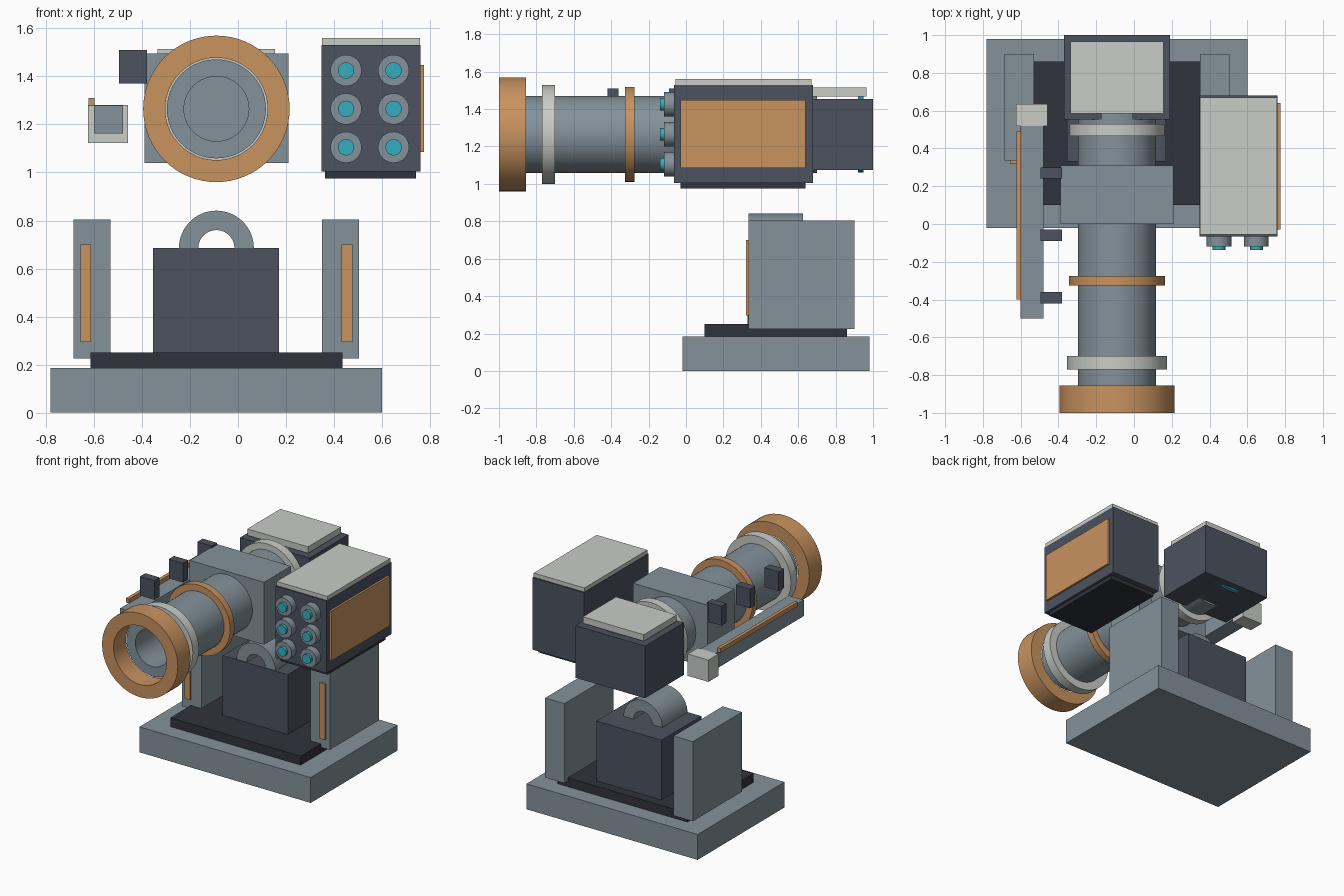
import bpy, bmesh, math

if "Cube" in bpy.data.objects:
    bpy.data.objects.remove(bpy.data.objects["Cube"])


def material(name, hexa):
    m = bpy.data.materials.new(name)
    rgb = [int(hexa[i:i + 2], 16) / 255 for i in (0, 2, 4)]
    m.diffuse_color = [((c + 0.055) / 1.055) ** 2.4 for c in rgb] + [1]
    m.use_nodes = True
    m.node_tree.nodes["Principled BSDF"].inputs["Base Color"].default_value = m.diffuse_color
    return m


STEEL = material("steel", "84929a")
DARK = material("dark_slate", "4c525e")
BLACK = material("near_black", "30333c")
COPPER = material("copper", "c8935f")
CREAM = material("pale_grey", "c8ccc6")
TEAL = material("teal", "35adbf")


def finish(name, bm, mat, smooth=False):
    bmesh.ops.recalc_face_normals(bm, faces=bm.faces)
    me = bpy.data.meshes.new(name)
    bm.to_mesh(me)
    bm.free()
    me.materials.append(mat)
    ob = bpy.data.objects.new(name, me)
    bpy.context.collection.objects.link(ob)
    if smooth:
        bpy.ops.object.select_all(action='DESELECT')
        ob.select_set(True)
        bpy.context.view_layer.objects.active = ob
        bpy.ops.object.shade_smooth_by_angle(angle=math.radians(35))
    return ob


def box(name, x, y, z, mat):
    bm = bmesh.new()
    bmesh.ops.create_cube(bm, size=1)
    for v in bm.verts:
        for i, (a, b) in enumerate((x, y, z)):
            v.co[i] = a if v.co[i] < 0 else b
    return finish(name, bm, mat)


def ring(name, cx, cz, r_in, r_out, y0, y1, mat, n=64, sweep=360):
    """Ring (or arch) around an axis parallel to y; r_in = 0 gives a disc."""
    bm = bmesh.new()
    closed = sweep == 360
    rows = []
    for i in range(n if closed else n + 1):
        a = math.radians(sweep) * i / n
        c, s = math.cos(a), math.sin(a)
        pts = [(r_out, y0), (r_out, y1)]
        if r_in:
            pts += [(r_in, y1), (r_in, y0)]
        rows.append([bm.verts.new((cx + r * c, y, cz + r * s)) for r, y in pts])
    k = len(rows[0])
    for i in range(n):
        p, q = rows[i], rows[(i + 1) % len(rows)]
        for j in range(k if r_in else 1):
            bm.faces.new((p[j], p[(j + 1) % k], q[(j + 1) % k], q[j]))
    if not r_in:
        bm.faces.new([r[0] for r in rows])
        bm.faces.new([r[1] for r in rows])
    elif not closed:
        bm.faces.new(rows[0])
        bm.faces.new(rows[-1])
    return finish(name, bm, mat, True)


# Base, deck plate and pedestal
box("base_slab", (-0.78, 0.60), (-0.02, 0.98), (0, 0.185), STEEL)
box("deck_plate", (-0.615, 0.435), (0.10, 0.86), (0.185, 0.25), BLACK)
box("pedestal", (-0.355, 0.17), (0.33, 0.79), (0.25, 0.685), DARK)
ring("saddle_arch", -0.09, 0.685, 0.075, 0.156, 0.335, 0.625, STEEL, 32, 180)

# Side uprights with inlaid strips, mirrored about the deck centre
MID = -0.09
for side, s in (("left", -1), ("right", 1)):
    def span(a, b):
        return sorted((MID + s * a, MID + s * b))
    box(side + "_upright", span(0.44, 0.595), (0.335, 0.90), (0.225, 0.805), STEEL)
    box(side + "_upright_strip", span(0.522, 0.566), (0.32, 0.34), (0.295, 0.70), COPPER)

# Barrel with its collars
AX, AZ = -0.09, 1.265
ring("barrel", AX, AZ, 0.135, 0.206, -0.86, 0.70, STEEL)
ring("muzzle_hood", AX, AZ, 0.213, 0.305, -1.0, -0.855, COPPER)
ring("front_collar", AX, AZ, 0.20, 0.265, -0.77, -0.70, CREAM)
ring("middle_collar", AX, AZ, 0.20, 0.254, -0.325, -0.275, COPPER)
ring("rear_collar", AX, AZ, 0.20, 0.252, 0.465, 0.53, CREAM)
box("barrel_housing", (-0.39, 0.21), (0, 0.31), (1.04, 1.495), STEEL)

# Rear box
box("rear_box", (-0.37, 0.19), (0.553, 1.0), (1.075, 1.455), DARK)
box("rear_box_lid", (-0.335, 0.155), (0.585, 0.965), (1.468, 1.515), CREAM)
ring("rear_lens", AX, AZ, 0, 0.203, 0.92, 0.95, TEAL)

# Control box
box("control_box", (0.347, 0.76), (-0.065, 0.68), (1.005, 1.53), DARK)
box("control_lid", (0.35, 0.758), (-0.055, 0.67), (1.53, 1.56), CREAM)
box("control_foot", (0.362, 0.742), (-0.03, 0.64), (0.975, 1.005), BLACK)
box("control_side_panel", (0.75, 0.775), (-0.03, 0.64), (1.085, 1.448), COPPER)
for row, z in enumerate((1.425, 1.265, 1.105)):
    for col, x in enumerate((0.45, 0.648)):
        tag = f"_{row}_{col}"
        ring("dial" + tag, x, z, 0, 0.065, -0.118, -0.06, STEEL, 32)
        ring("dial_light" + tag, x, z, 0, 0.034, -0.138, -0.11, TEAL, 24)

# Side rail with clips
box("side_rail", (-0.60, -0.48), (-0.50, 0.53), (1.163, 1.28), STEEL)
box("rail_strip", (-0.622, -0.597), (-0.40, 0.49), (1.278, 1.31), COPPER)
box("rail_end_block", (-0.625, -0.458), (0.52, 0.635), (1.123, 1.282), CREAM)
for i, y in enumerate((-0.39, -0.06, 0.27)):
    box(f"rail_clip_{i}", (-0.495, -0.38), (y - 0.03, y + 0.03), (1.37, 1.51), DARK)
